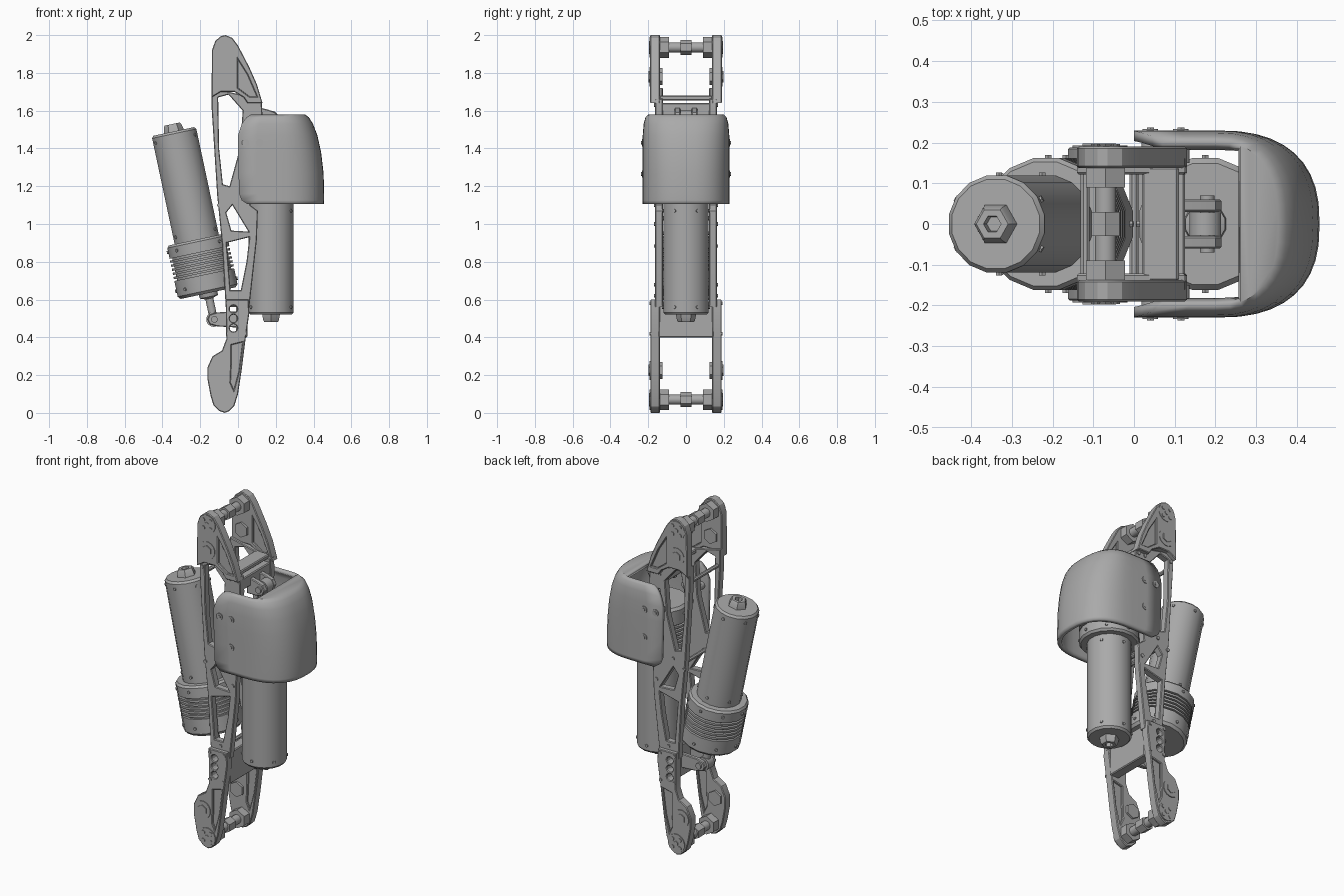
import bpy, bmesh
from math import sin, cos, pi, radians
from mathutils import Vector, Matrix

if "Cube" in bpy.data.objects:
    bpy.data.objects.remove(bpy.data.objects["Cube"], do_unlink=True)

GREY = (0.4, 0.4, 0.4, 1)
mat = bpy.data.materials.new("grey metal")
mat.use_nodes = True
mat.diffuse_color = GREY
mat.node_tree.nodes["Principled BSDF"].inputs["Base Color"].default_value = GREY


def add(name, mesh, angle=35):
    ob = bpy.data.objects.new(name, mesh)
    bpy.context.collection.objects.link(ob)
    mesh.materials.clear()
    mesh.materials.append(mat)
    bpy.ops.object.select_all(action="DESELECT")
    ob.select_set(True)
    bpy.context.view_layer.objects.active = ob
    bpy.ops.object.shade_smooth_by_angle(angle=radians(angle))
    return ob


def lathe(name, profile, origin, axis, sides=16):
    """Revolve (radius, distance) pairs around an axis."""
    bm = bmesh.new()
    rings = [[bm.verts.new((r * cos(2 * pi * (i + .5) / sides), r * sin(2 * pi * (i + .5) / sides), d))
              for i in range(sides)] for r, d in profile]
    for a, b in zip(rings, rings[1:]):
        for i in range(sides):
            j = (i + 1) % sides
            bm.faces.new((a[i], a[j], b[j], b[i]))
    bm.faces.new(rings[0][::-1])
    bm.faces.new(rings[-1])
    bmesh.ops.recalc_face_normals(bm, faces=bm.faces)
    turn = Vector(axis).to_track_quat("Z", "Y").to_matrix().to_4x4()
    bm.transform(Matrix.Translation(origin) @ turn)
    me = bpy.data.meshes.new(name)
    bm.to_mesh(me)
    bm.free()
    return add(name, me)


def rod(name, a, b, r, sides=12):
    a, b = Vector(a), Vector(b)
    return lathe(name, [(r, 0), (r, (b - a).length)], a, b - a, sides)


def box(name, lo, hi):
    bm = bmesh.new()
    bmesh.ops.create_cube(bm, size=1)
    lo, hi = Vector(lo), Vector(hi)
    bm.transform(Matrix.Translation((lo + hi) / 2) @ Matrix.Diagonal((*(hi - lo), 1)))
    bmesh.ops.bevel(bm, geom=bm.edges[:], offset=.005, segments=1, affect="EDGES")
    me = bpy.data.meshes.new(name)
    bm.to_mesh(me)
    bm.free()
    return add(name, me, 20)


def plate(name, loops, y0, y1, bevel=.004):
    """Flat sheet in the x-z plane; the first loop is the outline, the rest are holes."""
    cu = bpy.data.curves.new(name, "CURVE")
    cu.dimensions, cu.fill_mode = "2D", "BOTH"
    cu.extrude = abs(y1 - y0) / 2 - bevel
    cu.bevel_depth, cu.bevel_resolution, cu.offset = bevel, 0, -bevel
    for pts in loops:
        sp = cu.splines.new("POLY")
        sp.points.add(len(pts) - 1)
        for p, (x, z) in zip(sp.points, pts):
            p.co = (x, z, 0, 1)
        sp.use_cyclic_u = True
    tmp = bpy.data.objects.new(name, cu)
    bpy.context.collection.objects.link(tmp)
    me = bpy.data.meshes.new_from_object(tmp.evaluated_get(bpy.context.evaluated_depsgraph_get()))
    bpy.data.objects.remove(tmp, do_unlink=True)
    me.transform(Matrix.Translation((0, (y0 + y1) / 2, 0)) @ Matrix.Rotation(pi / 2, 4, "X"))
    return add(name, me, 25)


def circle(x, z, r, n=12):
    return [(x + r * cos(2 * pi * i / n), z + r * sin(2 * pi * i / n)) for i in range(n)]


# Outlines of the side plates
upper = [(-.14, 1.67), (-.138, 1.92), (-.12, 1.97), (-.09, 1.995), (-.065, 2), (-.03, 1.985), (0, 1.945),
         (.06, 1.83), (.1, 1.74), (.13, 1.64), (.05, 1.64), (.03, 1.67), (-.02, 1.7), (-.09, 1.7)]
upper_pocket = [(0, 1.87), (.05, 1.79), (.1, 1.675), (.06, 1.675), (0, 1.72)]
lower = [(-.065, .6), (.055, .6), (.06, .53), (.04, .39), (.02, .23), (0, .1), (-.02, .035), (-.045, .01),
         (-.07, 0), (-.1, .01), (-.13, .04), (-.145, .09), (-.162, .18), (-.162, .24), (-.135, .3),
         (-.085, .33), (-.062, .39)]
lower_pocket = [(-.035, .36), (.025, .375), (.005, .22), (-.022, .12), (-.04, .16), (-.035, .27)]
frame = [(-.14, 1.72), (.125, 1.66), (.13, 1.56), (.09, 1.35), (.065, 1.1), (.105, 1.07), (.1, .92), (.06, .56),
         (-.065, .56), (-.085, .9), (-.11, 1.15), (-.14, 1.62)]
frame_holes = [
    [(-.105, 1.67), (-.05, 1.685), (.025, 1.6), (.01, 1.4), (-.045, 1.2), (-.08, 1.21), (-.1, 1.4)],
    [(-.062, 1.06), (-.03, 1.1), (.055, .96), (-.035, .965)],
    [(-.06, .9), (.06, .93), (.045, .8), (.015, .65), (-.04, .65)],
    [(.06, 1.54), (.095, 1.54), (.06, 1.36), (.04, 1.36)]]

for s, side in ((-1, "right"), (1, "left")):
    def Y(y):
        return s * y

    def pin(name, x, z, r, y0, y1, sides=12):
        rod(f"{side}_{name}", (x, Y(y0), z), (x, Y(y1), z), r, sides)

    # Side plates with recessed pockets and the truss between them
    plate(side + "_upper_plate", [upper, upper_pocket], Y(.138), Y(.19))
    plate(side + "_upper_web", [upper_pocket], Y(.15), Y(.178), .001)
    plate(side + "_lower_plate", [lower, lower_pocket] + [circle(-.024, z, .02) for z in (.45, .5, .55)],
          Y(.138), Y(.188))
    plate(side + "_lower_web", [lower_pocket], Y(.15), Y(.176), .001)
    plate(side + "_truss_frame", [frame] + frame_holes, Y(.122), Y(.164))
    # Pivot bosses, hubs and their screws
    for x, z, name in ((-.07, 1.935, "top"), (-.07, .07, "bottom")):
        pin(name + "_boss", x, z, .055, .18, .193, 16)
        for i in range(4):
            a = pi / 4 + i * pi / 2
            pin(name + "_boss_screw", x + .034 * cos(a), z + .034 * sin(a), .012, .19, .197, 8)
        pin(name + "_boss_center", x, z, .014, .19, .197, 6)
        pin(name + "_spacer_nut", x, z, .055, .09, .14, 6)
    for x, z, name in ((-.07, 1.78, "upper"), (-.1, .225, "lower")):
        pin(name + "_hub", x, z, .052, .18, .193, 16)
        pin(name + "_hub_nut", x, z, .03, .19, .198, 6)
        pin(name + "_hub_inner_nut", x, z, .045, .125, .14, 6)
    # Plate screws
    for x, z in ((-.055, .58), (.04, .58), (-.052, .42), (.035, .42)):
        pin("plate_screw", x, z, .01, .18, .193, 8)
    for x, z in ((.06, 1.63), (.105, 1.63), (-.122, 1.66), (-.1, 1.1), (.08, 1.0), (-.03, 1.15), (.0, .62)):
        pin("truss_screw", x, z, .011, .155, .17, 8)
    # Guard screws and standoffs
    for x, z in ((.04, 1.43), (.115, 1.43), (.115, 1.265)):
        pin("guard_screw", x, z, .02, .22, .234)
        pin("guard_screw_socket", x, z, .01, .23, .237, 6)
        pin("guard_standoff", x, z, .022, .15, .21)

    # Clevis ears at both actuator ends
    plate(side + "_lower_clevis", [[(.03, .45), (.03, .54), (-.11, .532), (-.15, .52), (-.162, .495),
                                    (-.15, .47), (-.11, .458)]], Y(.03), Y(.055))
    plate(side + "_upper_clevis", [[(.1, 1.52), (.1, 1.62), (.16, 1.605), (.2, 1.59), (.215, 1.56),
                                    (.2, 1.53), (.16, 1.52)]], Y(.03), Y(.06))

# Cross members joining the two sides
for z, name in ((1.935, "top"), (.07, "bottom")):
    rod(name + "_spacer", (-.07, -.14, z), (-.07, .14, z), .027)
    rod(name + "_spacer_collar", (-.07, -.03, z), (-.07, .03, z), .04, 6)
box("lower_cross_panel", (-.01, -.145, .4), (.05, .145, .59))
box("upper_cross_block", (.045, -.14, 1.57), (.125, .14, 1.64))
box("upper_cross_strip", (.02, -.14, 1.655), (.11, .14, 1.68))
for x, z in ((-.12, 1.62), (-.07, 1.12), (.08, 1.03), (.0, .61)):
    rod("cross_rod", (x, -.13, z), (x, .13, z), .012, 8)
rod("lower_clevis_pin", (-.125, -.065, .495), (-.125, .065, .495), .018)
rod("upper_clevis_pin", (.18, -.07, 1.56), (.18, .07, 1.56), .018)

# Linear actuators: motor body, ribbed collar, hex end nut and rod
body = [(.112, 0), (.122, .012), (.122, .585), (.155, .585), (.165, .597), (.165, .655)]
for k in range(6):
    d = .655 + k * .022
    body += [(.15, d), (.15, d + .01), (.165, d + .01), (.165, d + .022)]
body += [(.165, .86), (.152, .875)]


def actuator(name, end, axis, reach):
    end, axis = Vector(end), Vector(axis).normalized()
    lathe(name + "_body", body, end, axis, 16)
    lathe(name + "_end_nut", [(.02, -.01), (.022, -.04), (.04, -.04), (.047, -.032), (.055, .005)], end, axis, 6)
    tip = end + axis * reach
    lathe(name + "_rod", [(.055, .86), (.05, .895), (.022, .905), (.022, reach - .02)], end, axis, 12)
    rod(name + "_rod_eye", tip - Vector((0, .028, 0)), tip + Vector((0, .028, 0)), .04, 14)
    side = Vector((0, 1, 0))
    across = axis.cross(side)
    for d, r, n in ((.04, .12, 6), (.55, .12, 6), (.62, .163, 8), (.83, .163, 8)):
        for i in range(n):
            out = side * cos(2 * pi * i / n) + across * sin(2 * pi * i / n)
            p = end + axis * d + out * r
            rod(name + "_screw", p - out * .01, p + out * .006, .009, 6)


actuator("rear_actuator", (-.34, 0, 1.49), (.208, 0, -.978), 1.017)
actuator("guarded_actuator", (.175, 0, .52), (0, 0, 1), 1.04)

# Guard: U-shaped shell lofted through levels of (z, open edge, half width, nose)
levels = [(1.105, .05, .23, .455), (1.125, .02, .23, .456), (1.16, .006, .23, .456), (1.27, .003, .23, .453),
          (1.38, 0, .23, .44), (1.47, 0, .229, .42), (1.53, .02, .224, .397), (1.565, .045, .215, .375),
          (1.58, .07, .2, .355)]
bm = bmesh.new()
rows = []
N = 20
for z, x0, w, nose in levels:
    start = .2
    pts = [(x0, -w), ((x0 + start) / 2, -w)]
    for i in range(N + 1):
        t = -pi / 2 + pi * i / N
        c, q = abs(cos(t)) ** .8, abs(sin(t)) ** .8
        pts.append((start + (nose - start) * c, w * q * (1 if t > 0 else -1)))
    pts += [((x0 + start) / 2, w), (x0, w)]
    rows.append([bm.verts.new((x, y, z)) for x, y in pts])
for a, b in zip(rows, rows[1:]):
    for i in range(len(a) - 1):
        bm.faces.new((a[i], a[i + 1], b[i + 1], b[i]))
# Partial roof over the nose
roof = [v for v in rows[-1] if v.co.x > .255]
bm.faces.new(roof)
me = bpy.data.meshes.new("guard_shell")
bm.to_mesh(me)
bm.free()
guard = add("guard_shell", me, 40)
thick = guard.modifiers.new("thickness", "SOLIDIFY")
thick.thickness, thick.offset = .025, -1
